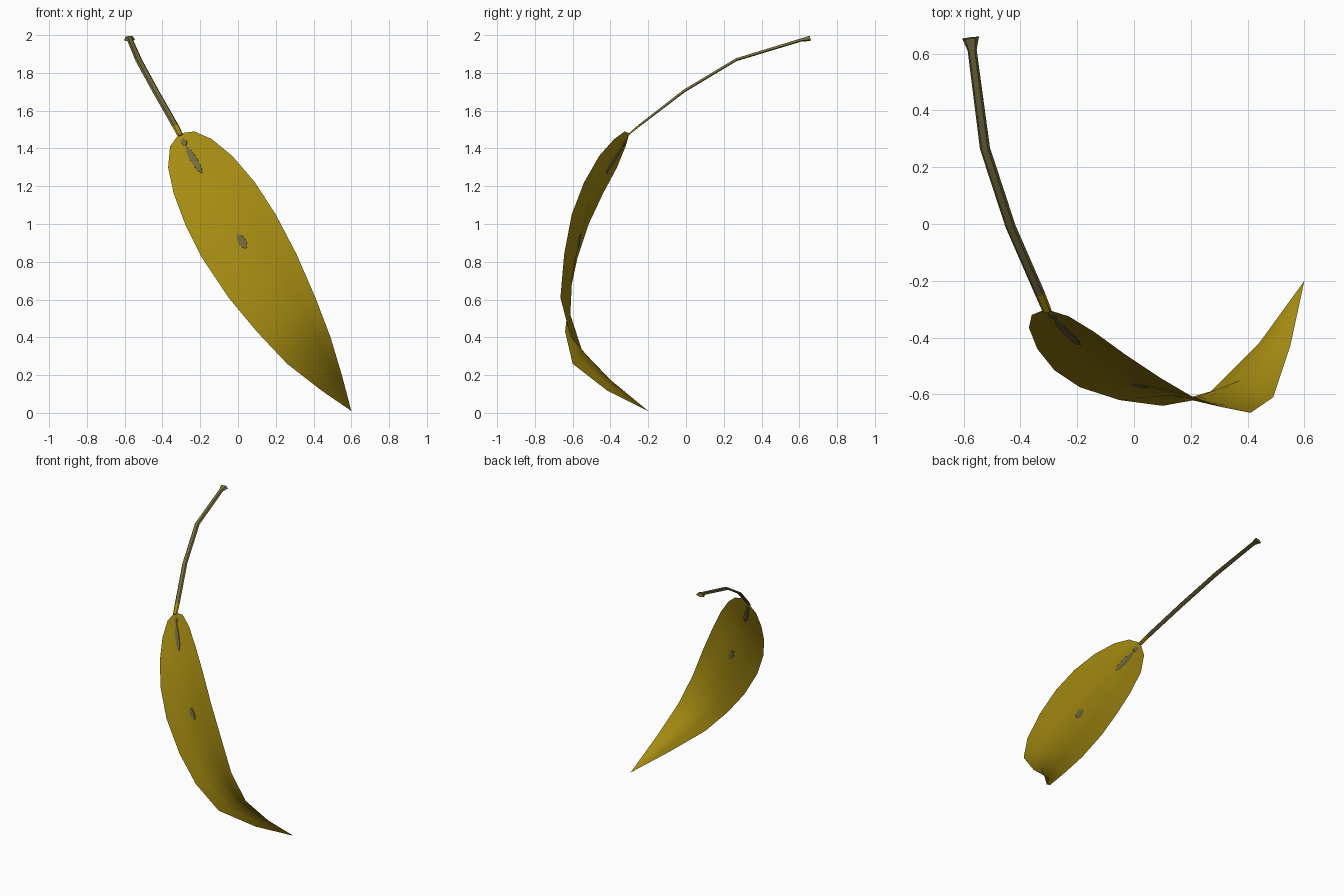
import bpy
import bmesh
from mathutils import Vector

default = bpy.data.objects.get("Cube")
if default:
    bpy.data.objects.remove(default)


def material(name, rgb):
    m = bpy.data.materials.new(name)
    m.use_nodes = True
    m.diffuse_color = (*rgb, 1)
    bsdf = m.node_tree.nodes["Principled BSDF"]
    bsdf.inputs["Base Color"].default_value = (*rgb, 1)
    bsdf.inputs["Roughness"].default_value = 0.8
    return m


leaf_yellow = material("leaf yellow", (0.38, 0.26, 0.006))
stem_olive = material("stem olive", (0.17, 0.145, 0.045))


def grid_object(name, rows, mats, closed=False, caps=False):
    """Skin rows of points with quads, optionally closing each row into a ring."""
    bm = bmesh.new()
    rings = [[bm.verts.new(p) for p in row] for row in rows]
    for a, b in zip(rings, rings[1:]):
        n = len(a)
        for i in range(n if closed else n - 1):
            j = (i + 1) % n
            bm.faces.new((a[i], b[i], b[j], a[j]))
    if caps:
        bm.faces.new(rings[0])
        bm.faces.new(rings[-1])
    bmesh.ops.remove_doubles(bm, verts=bm.verts, dist=0.0005)
    if closed:
        bmesh.ops.recalc_face_normals(bm, faces=bm.faces)
    mesh = bpy.data.meshes.new(name)
    bm.to_mesh(mesh)
    bm.free()
    obj = bpy.data.objects.new(name, mesh)
    bpy.context.collection.objects.link(obj)
    for m in mats:
        mesh.materials.append(m)
    return obj


def smooth(obj, angle):
    bpy.ops.object.select_all(action="DESELECT")
    obj.select_set(True)
    bpy.context.view_layer.objects.active = obj
    bpy.ops.object.shade_smooth_by_angle(angle=angle)


# Leaf outline from stalk to tip, and how far the midrib is folded back
base, tip = (-.31, -.3, 1.48), (.6, -.2, .01)
right_edge = [base, (-.36, -.32, 1.41), (-.37, -.365, 1.3), (-.34, -.44, 1.16),
              (-.28, -.515, 1), (-.19, -.575, .82), (-.05, -.62, .61),
              (.1, -.64, .43), (.26, -.6, .26), (.44, -.42, .12), tip]
left_edge = [base, (-.23, -.325, 1.49), (-.14, -.38, 1.45), (-.03, -.46, 1.36),
             (.09, -.54, 1.22), (.2, -.605, 1.05), (.31, -.645, .84),
             (.41, -.665, .61), (.49, -.61, .4), (.55, -.43, .2), tip]
fold = [0, .01, .015, .02, .02, .03, .03, .04, .055, .04, 0]


def station(i, t):
    p = Vector(right_edge[i]).lerp(Vector(left_edge[i]), (t + 1) / 2)
    p.y += fold[i] * (1 - abs(t))
    return p


def blade(u, t):
    i = min(int(u), len(fold) - 2)
    return station(i, t).lerp(station(i + 1, t), u - i)


# Leaf blade, a single folded sheet
columns = (-1, -.5, 0, .5, 1)
leaf = grid_object("leaf_blade",
                   [[blade(i, t) for t in columns] for i in range(len(fold))],
                   [leaf_yellow])
smooth(leaf, 1.2)

# Worn spots along the midrib: start, end, half width across the blade
spots = [(1, 1.45, .16), (1.5, 2.9, .12), (4.95, 5.3, .09)]
for number, (start, end, half) in enumerate(spots):
    rows = []
    for k in range(9):
        s = k / 8
        w = half * max(.2, (4 * s * (1 - s)) ** .5)
        rows.append([blade(start + (end - start) * s, w * c) for c in (-1, 0, 1)])
    spot = grid_object(f"midrib_spot_{number + 1}", rows, [stem_olive])
    plate = spot.modifiers.new("Plate", "SOLIDIFY")
    plate.thickness = .008
    plate.offset = 0

# Flat stalk with a flared end: centre, half width, half thickness
stalk = [((-.305, -.31, 1.47), .016, .004), ((-.33, -.25, 1.52), .018, .006),
         ((-.435, -.01, 1.705), .018, .008), ((-.525, .265, 1.87), .018, .008),
         ((-.57, .61, 1.975), .016, .009), ((-.576, .655, 1.983), .03, .015)]
centres = [Vector(p) for p, w, h in stalk]
rings = []
for i, (p, w, h) in enumerate(stalk):
    along = centres[min(i + 1, len(stalk) - 1)] - centres[max(i - 1, 0)]
    across = along.cross(Vector((0, -.6, .8))).normalized()
    up = across.cross(along).normalized()
    rings.append([centres[i] + across * w * a + up * h * b
                  for a, b in ((-1, -.6), (-.6, .8), (.6, .8), (1, -.6), (0, -1))])
stem = grid_object("stalk", rings, [stem_olive, leaf_yellow], closed=True, caps=True)
for face in stem.data.polygons:
    if face.center.z < 1.51:
        face.material_index = 1
smooth(stem, .6)
